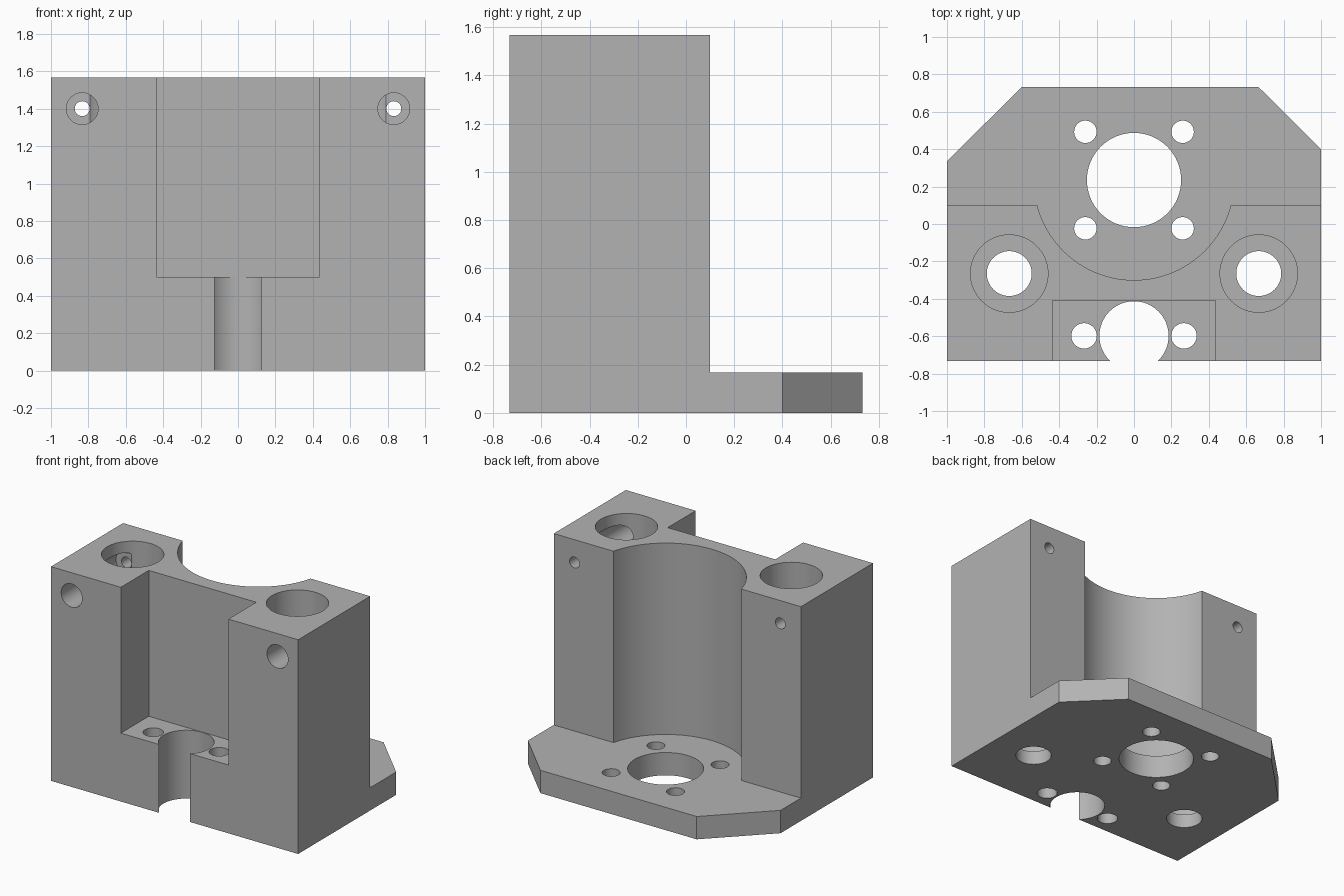
import bpy
import bmesh
from math import sin, cos, pi, radians

default = bpy.data.objects.get("Cube")
if default:
    bpy.data.objects.remove(default, do_unlink=True)

HEIGHT, PLATE = 1.567, 0.167
FRONT, BACK, TOWER_BACK = -0.733, 0.733, 0.1
MOTOR_Y, ROD_Y, SLOT_Y = 0.235, -0.265, -0.598

grey = bpy.data.materials.new("light grey plastic")
grey.use_nodes = True
colour = (0.45, 0.45, 0.45, 1)
grey.diffuse_color = colour
grey.node_tree.nodes["Principled BSDF"].inputs["Base Color"].default_value = colour


def prism(name, outline, z0, z1):
    """Extrude a counter-clockwise outline from z0 up to z1."""
    bm = bmesh.new()
    face = bm.faces.new([bm.verts.new((x, y, z0)) for x, y in outline])
    top = bmesh.ops.extrude_face_region(bm, geom=[face])["geom"]
    bmesh.ops.translate(bm, vec=(0, 0, z1 - z0),
                        verts=[v for v in top if isinstance(v, bmesh.types.BMVert)])
    bmesh.ops.recalc_face_normals(bm, faces=bm.faces)
    mesh = bpy.data.meshes.new(name)
    bm.to_mesh(mesh)
    bm.free()
    mesh.materials.append(grey)
    obj = bpy.data.objects.new(name, mesh)
    bpy.context.collection.objects.link(obj)
    return obj


def box(name, x0, x1, y0, y1, z0, z1):
    return prism(name, [(x0, y0), (x1, y0), (x1, y1), (x0, y1)], z0, z1)


def cylinder(name, x, y, r, z0, z1, sides=64):
    ring = [(x + r * cos(2 * pi * i / sides), y + r * sin(2 * pi * i / sides))
            for i in range(sides)]
    return prism(name, ring, z0, z1)


def cross_hole(name, x, z, r, y0, y1):
    """Cylinder lying along y."""
    obj = cylinder(name, 0, 0, r, -y1, -y0, 32)
    obj.rotation_euler.x = radians(90)
    obj.location = (x, 0, z)
    return obj


def cut(body, cutter):
    mod = body.modifiers.new(cutter.name, "BOOLEAN")
    mod.operation = "DIFFERENCE"
    mod.solver = "EXACT"
    mod.object = cutter
    cutter.hide_render = True
    bpy.context.view_layer.update()
    graph = bpy.context.evaluated_depsgraph_get()
    result = bpy.data.meshes.new_from_object(body.evaluated_get(graph))
    body.modifiers.clear()
    body.data = result
    bpy.data.objects.remove(cutter, do_unlink=True)


# Solid block with the two unequal back chamfers
bracket = prism("mount_bracket", [(-1, FRONT), (1, FRONT), (1, 0.4), (0.665, BACK),
                                  (-0.6, BACK), (-1, 0.335)], 0, HEIGHT)

# Space above the base plate, and the round motor recess
cut(bracket, box("plate_space", -2, 2, TOWER_BACK, 2, PLATE, 2))
cut(bracket, cylinder("motor_recess", 0, MOTOR_Y, 0.535, PLATE, 2, 128))

# Front pocket and the nut slot below it
cut(bracket, box("front_pocket", -0.435, 0.435, -2, -0.41, 0.5, 2))
cut(bracket, cylinder("nut_slot", 0, SLOT_Y, 0.185, -0.1, 0.6))

# Motor shaft hole
cut(bracket, cylinder("shaft_hole", 0, MOTOR_Y, 0.252, -0.1, 0.3))

for side in (-1, 1):
    # Motor screw holes and nut screw holes
    for y in (MOTOR_Y - 0.258, MOTOR_Y + 0.258):
        cut(bracket, cylinder("motor_screw", side * 0.26, y, 0.06, -0.1, 0.3, 32))
    cut(bracket, cylinder("nut_screw", side * 0.267, SLOT_Y, 0.068, -0.1, 0.7, 32))

    # Bearing bore with a narrower rod hole through its floor
    cut(bracket, cylinder("bearing_bore", side * 0.667, ROD_Y, 0.207, 0.1, 2))
    cut(bracket, cylinder("rod_hole", side * 0.667, ROD_Y, 0.12, -0.1, 0.3))

    # Clamp screw with a wide front bore
    cut(bracket, cross_hole("screw_head", side * 0.833, 1.4, 0.085, -1, -0.1))
    cut(bracket, cross_hole("screw_shank", side * 0.833, 1.4, 0.04, -1, 0.3))

# Smooth the bores, keep the block edges sharp
bpy.ops.object.select_all(action="DESELECT")
bracket.select_set(True)
bpy.context.view_layer.objects.active = bracket
bpy.ops.object.shade_smooth_by_angle(angle=radians(30))
